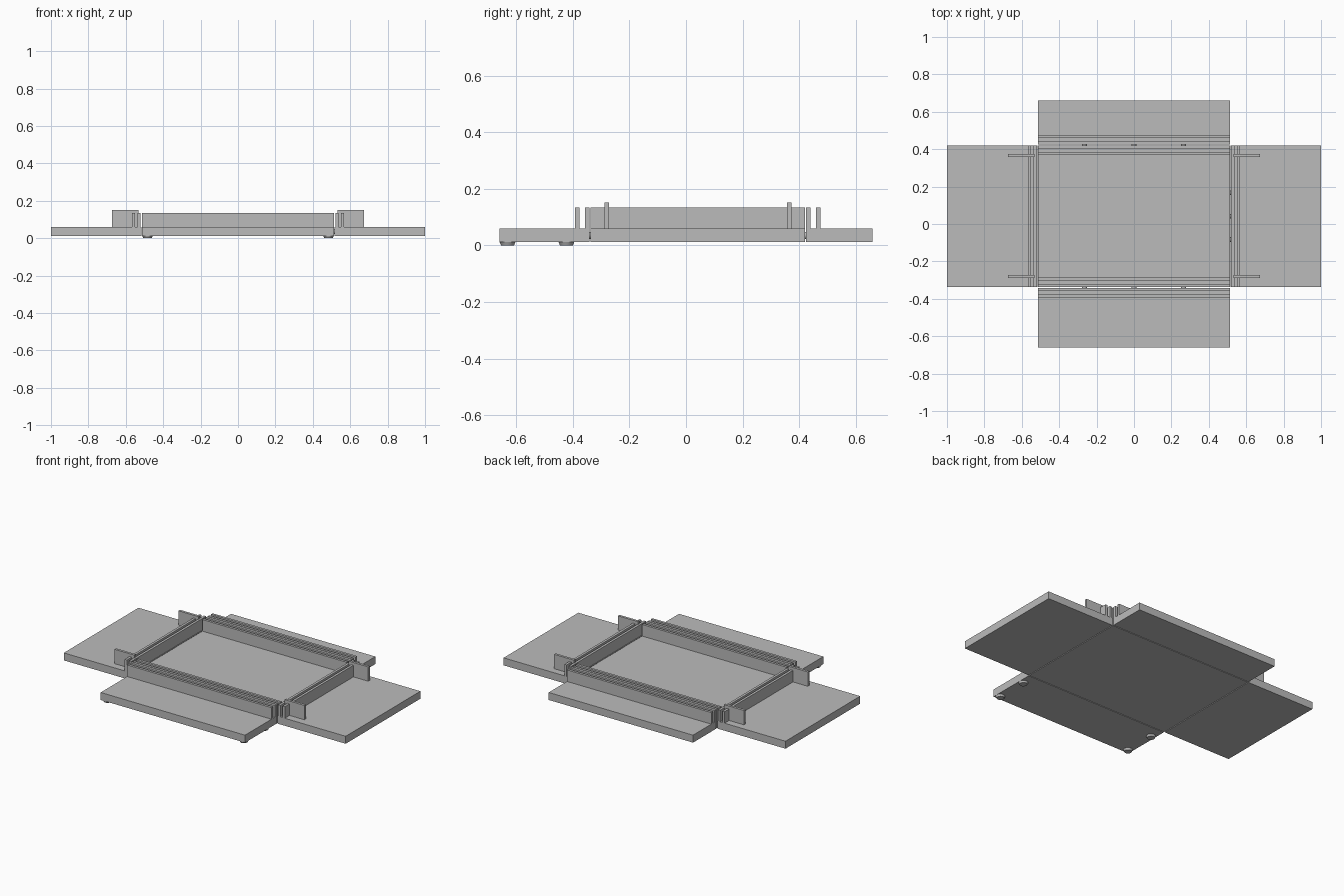
import bpy
from math import radians

cube = bpy.data.objects.get("Cube")
if cube:
    bpy.data.objects.remove(cube)

grey = bpy.data.materials.new("plain grey")
grey.use_nodes = True
grey.diffuse_color = (0.5, 0.5, 0.5, 1)
grey.node_tree.nodes["Principled BSDF"].inputs["Base Color"].default_value = (0.5, 0.5, 0.5, 1)

BASE, FLOOR, RIM, TAB = 0.012, 0.06, 0.134, 0.152
HALF = 0.512                    # half width of the centre panel
FRONT, BACK = -0.337, 0.42      # centre panel limits in y
GAP = 0.005                     # seam between panels
WALL, PITCH = 0.016, 0.034      # rail thickness and spacing


def box(name, x, y, z):
    bpy.ops.mesh.primitive_cube_add(size=1)
    ob = bpy.context.object
    ob.name = name
    for i, (a, b) in enumerate((x, y, z)):
        ob.location[i] = (a + b) / 2
        ob.scale[i] = abs(b - a)
    ob.data.materials.append(grey)
    return ob


def rod(name, radius, depth, loc, rot=(0, 0, 0), taper=1.0):
    bpy.ops.mesh.primitive_cone_add(vertices=32, radius1=radius * taper, radius2=radius,
                                    depth=depth, location=loc, rotation=rot)
    ob = bpy.context.object
    ob.name = name
    ob.data.materials.append(grey)
    bpy.ops.object.shade_smooth_by_angle(angle=radians(35))


# Flat panels
slab, wall = (BASE, FLOOR), (FLOOR, RIM)
width = (-HALF, HALF)
box("centre_panel", width, (FRONT, BACK), slab)
box("front_panel", width, (-0.66, FRONT - GAP), slab)
box("back_panel", width, (BACK + GAP, 0.66), slab)

# Paired rails on both sides of the front and back seams
for label, edge, out in (("front", FRONT, -1), ("back", BACK, 1)):
    for i in range(2):
        inner = edge - out * i * PITCH
        outer = edge + out * (GAP + i * PITCH)
        box(f"{label}_inner_rail", width, (inner, inner - out * WALL), wall)
        box(f"{label}_outer_rail", width, (outer, outer + out * WALL), wall)

# Side panels with their rails and upright tabs
for label, s in (("left", 1), ("right", -1)):
    box(f"{label}_panel", (s * (HALF + GAP), s), (FRONT, BACK), slab)
    for start in (0.52, 0.552):
        box(f"{label}_rail", (s * start, s * (start + WALL)), (FRONT, BACK), wall)
    for y in (-0.281, 0.366):
        box(f"{label}_tab", (s * 0.532, s * 0.673), (y - 0.008, y + 0.008), (FLOOR, TAB))

# Dowels bridging the seams
mid = (BASE + FLOOR) / 2
for x in (-0.265, 0, 0.265):
    for y in (FRONT - GAP / 2, BACK + GAP / 2):
        rod("dowel", 0.0125, 0.05, (x, y, mid), (radians(90), 0, 0))
for y in (-0.083, 0.042, 0.167):
    rod("side_dowel", 0.0125, 0.05, (HALF + GAP / 2, y, mid), (0, radians(90), 0))

# Round feet below the front panel
for x in (-0.484, 0.484):
    for y in (-0.631, -0.423):
        rod("foot", 0.028, BASE, (x, y, BASE / 2), taper=0.8)
